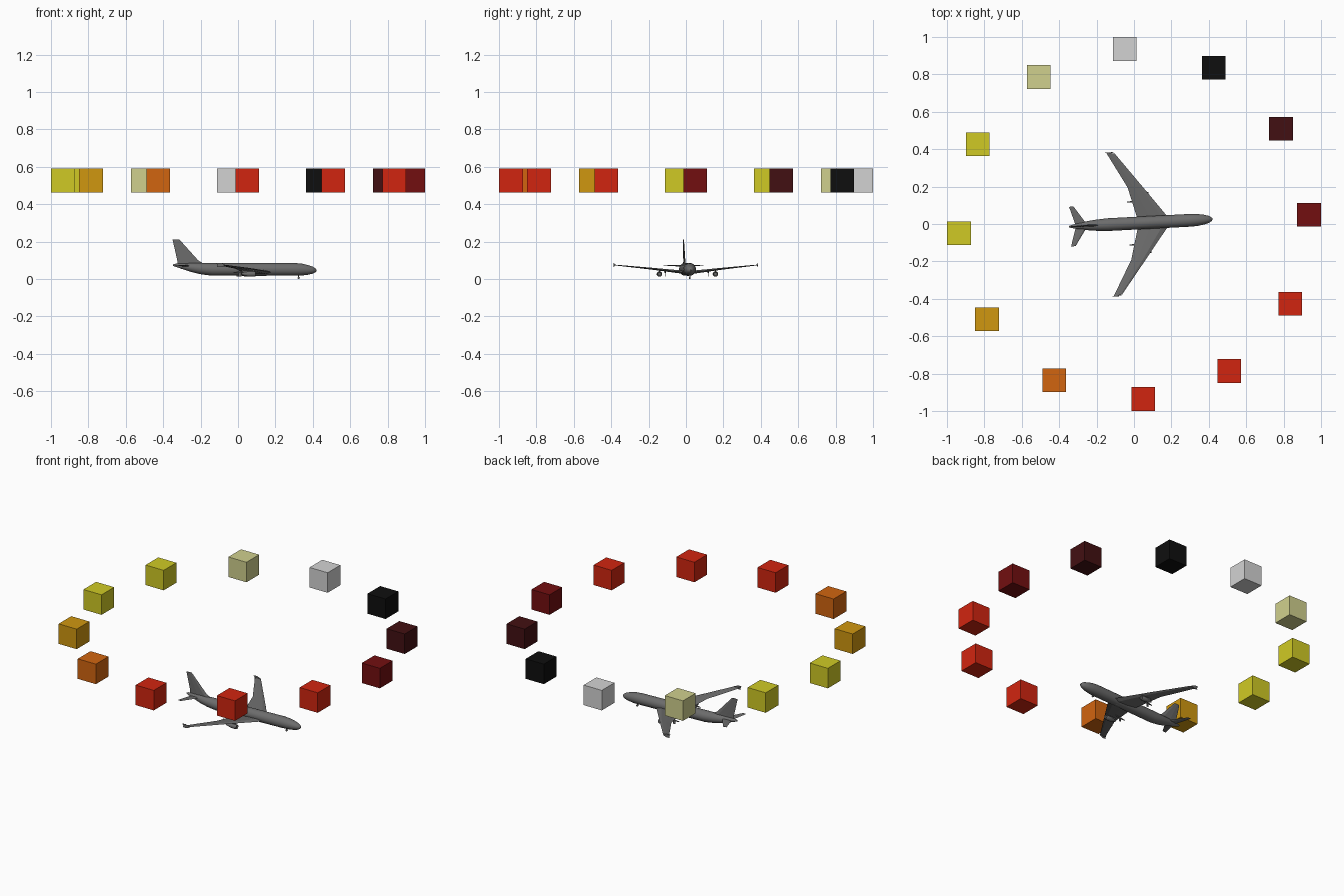
import bpy, bmesh, math
from mathutils import Matrix, Vector

old = bpy.data.objects.get("Cube")
if old:
    bpy.data.objects.remove(old, do_unlink=True)


def material(name, rgb):
    m = bpy.data.materials.new(name)
    m.use_nodes = True
    m.diffuse_color = (*rgb, 1)
    m.node_tree.nodes["Principled BSDF"].inputs["Base Color"].default_value = (*rgb, 1)
    return m


grey = material("airframe_grey", (.15, .15, .15))
black = material("black", (.0045, .0045, .0045))
maroon = material("maroon", (.055, .005, .006))
dark_red = material("dark_red", (.17, .0045, .005))
red = material("red", (.64, .0185, .005))
orange = material("orange", (.64, .13, .005))
amber = material("amber", (.63, .31, .005))
yellow = material("yellow", (.63, .59, .018))
pale = material("pale_yellow", (.63, .63, .27))
silver = material("light_grey", (.65, .65, .65))

# The aircraft is turned slightly about the vertical
TURN = math.radians(3)
PLACE = Matrix.Rotation(TURN, 4, "Z") @ Matrix.Translation((0, .004, 0))


def finish(name, bm, mat, matrix=None, smooth=False):
    bmesh.ops.recalc_face_normals(bm, faces=bm.faces)
    me = bpy.data.meshes.new(name)
    bm.to_mesh(me)
    bm.free()
    me.materials.append(mat)
    ob = bpy.data.objects.new(name, me)
    bpy.context.collection.objects.link(ob)
    if matrix:
        ob.matrix_world = matrix
    if smooth:
        bpy.ops.object.select_all(action="DESELECT")
        ob.select_set(True)
        bpy.context.view_layer.objects.active = ob
        bpy.ops.object.shade_smooth_by_angle(angle=math.radians(40))
    return ob


def loft(name, rings, smooth=False):
    """Skin a list of point rings and cap both ends."""
    bm = bmesh.new()
    loops = [[bm.verts.new(p) for p in ring] for ring in rings]
    n = len(loops[0])
    for a, b in zip(loops, loops[1:]):
        for i in range(n):
            j = (i + 1) % n
            bm.faces.new((a[i], a[j], b[j], b[i]))
    bm.faces.new(loops[0])
    bm.faces.new(loops[-1])
    return finish(name, bm, grey, PLACE, smooth)


def tube(name, stations, y=0, sides=16):
    """Round body along x from (x, centre height, radius) stations."""
    angles = [math.tau * i / sides for i in range(sides)]
    return loft(name, [[(x, y + r * math.cos(a), z + r * math.sin(a)) for a in angles]
                       for x, z, r in stations], True)


def section(lead, trail, thick, up):
    """Six-sided aerofoil between two edge points, thickened along up."""
    lead, trail, t = Vector(lead), Vector(trail), Vector(up) * thick / 2
    front, rear = lead.lerp(trail, .2), lead.lerp(trail, .6)
    return [lead, front + t, rear + t * .8, trail, rear - t * .8, front - t]


# Fuselage with drooped nose and upswept tail
tube("fuselage", [(-.347, .075, .004), (-.335, .074, .008), (-.3, .069, .015),
                  (-.25, .062, .024), (-.2, .056, .03), (-.14, .052, .034),
                  (.3, .052, .034), (.34, .051, .032), (.375, .049, .026),
                  (.4, .048, .019), (.415, .047, .01), (.421, .047, .003)], sides=20)
tube("wing_fairing", [(-.03, .04, .008), (.02, .038, .02), (.15, .038, .021), (.2, .042, .01)])

# Fin with a short dorsal fillet
loft("fin", [section((-.18, 0, .08), (-.325, 0, .075), .012, (0, 1, 0)),
             section((-.213, 0, .1), (-.325, 0, .1), .01, (0, 1, 0)),
             section((-.313, 0, .211), (-.35, 0, .211), .004, (0, 1, 0))])

for side, s in (("left", 1), ("right", -1)):
    up = (0, 0, 1)
    # Cranked, swept wing and its tip fence
    loft(side + "_wing", [section((.19, s * .01, .036), (.018, s * .01, .036), .018, up),
                          section((.173, s * .037, .038), (.016, s * .037, .038), .017, up),
                          section((.056, s * .193, .056), (-.024, s * .193, .056), .01, up),
                          section((-.083, s * .377, .075), (-.129, s * .385, .075), .004, up)])
    loft(side + "_tip_fence", [section((-.105, s * .384, .065), (-.133, s * .384, .065), .003, (0, 1, 0)),
                               section((-.085, s * .384, .075), (-.13, s * .384, .075), .003, (0, 1, 0)),
                               section((-.112, s * .384, .087), (-.138, s * .384, .087), .003, (0, 1, 0))])
    # Tailplane
    loft(side + "_tailplane", [section((-.25, s * .005, .07), (-.312, s * .005, .07), .008, up),
                               section((-.318, s * .106, .074), (-.342, s * .106, .074), .003, up)])
    # Engine nacelle and pylon
    tube(side + "_engine", [(.01, .029, .005), (.025, .028, .009), (.05, .027, .014),
                            (.078, .027, .0145), (.086, .027, .012), (.08, .027, .009)], s * .15)
    loft(side + "_pylon", [section((.078, s * .15, .036), (.02, s * .15, .03), .005, (0, 1, 0)),
                           section((.085, s * .15, .052), (.01, s * .15, .05), .005, (0, 1, 0))])
    # Flap track fairing and strut
    tube(side + "_flap_fairing", [(-.03, .035, .002), (0, .036, .005), (.04, .04, .003)], s * .115, 8)
    loft(side + "_strut", [section((.012, s * .115, .014), (-.002, s * .115, .014), .004, (0, 1, 0)),
                           section((.012, s * .115, .042), (-.002, s * .115, .042), .004, (0, 1, 0))])

# Nose gear leg
loft("nose_gear_leg", [section((.328, 0, .005), (.322, 0, .005), .004, (0, 1, 0)),
                       section((.328, 0, .025), (.322, 0, .025), .004, (0, 1, 0))])
bm = bmesh.new()
bmesh.ops.create_cone(bm, cap_ends=True, segments=12, radius1=.006, radius2=.006, depth=.008,
                      matrix=Matrix.Translation((.325, 0, .006)) @ Matrix.Rotation(math.pi / 2, 4, "X"))
finish("nose_gear_wheel", bm, grey, PLACE)

# Ring of upright cubes, from dark to glowing to white
ring = [dark_red, maroon, black, silver, pale, yellow, yellow, amber, orange, red, red, red]
for i, mat in enumerate(ring):
    a = TURN + math.tau * i / len(ring)
    bm = bmesh.new()
    bmesh.ops.create_cube(bm, size=.126)
    finish("ring_cube_%d" % (i + 1), bm, mat,
           Matrix.Translation((.937 * math.cos(a), .937 * math.sin(a), .527)))
